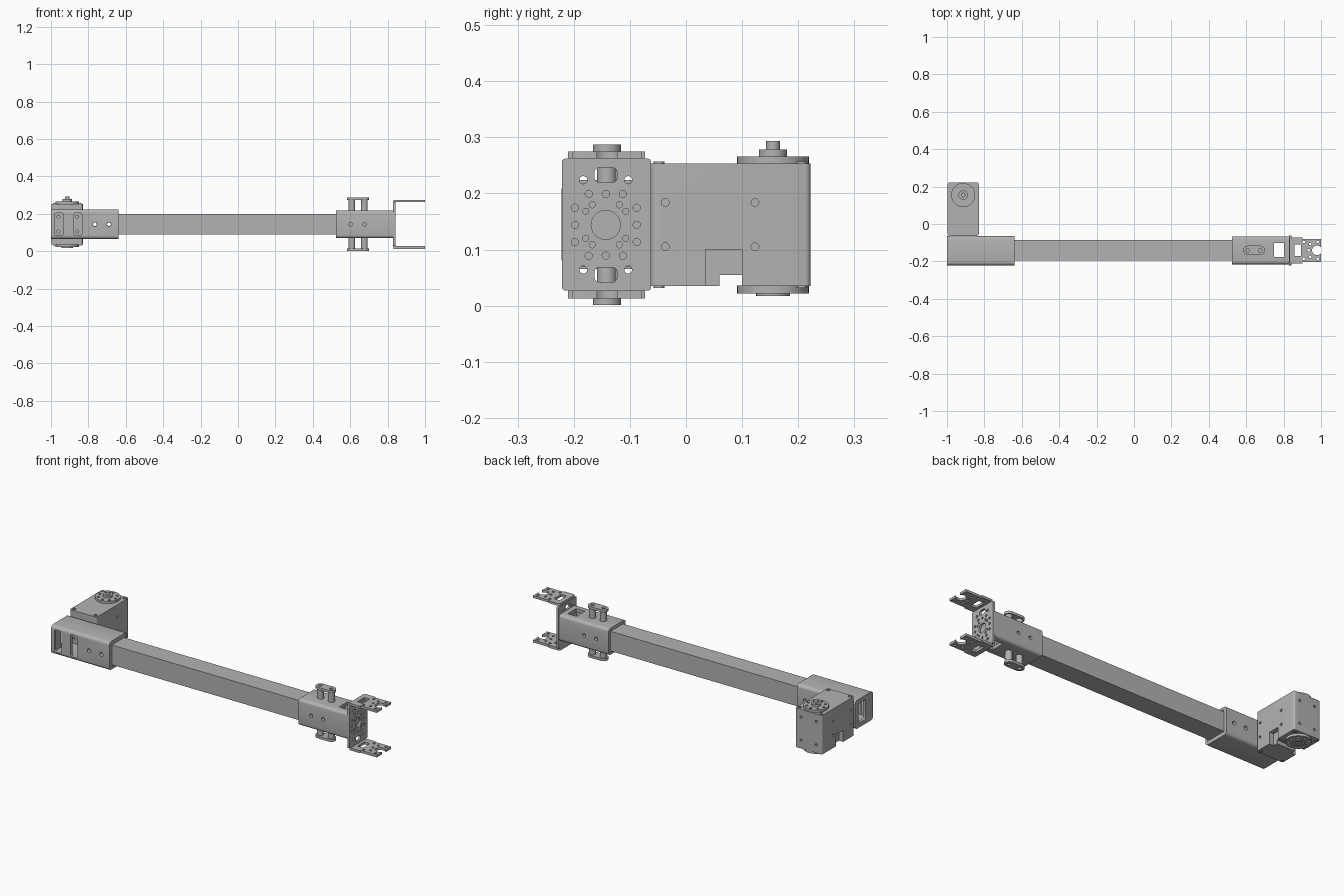
import bpy, bmesh, math
from mathutils import Vector, Matrix

if "Cube" in bpy.data.objects:
    bpy.data.objects.remove(bpy.data.objects["Cube"])

metal = bpy.data.materials.new("grey_metal")
metal.use_nodes = True
GREY = (0.45, 0.45, 0.45, 1)
metal.diffuse_color = GREY
metal.node_tree.nodes["Principled BSDF"].inputs["Base Color"].default_value = GREY

CY, CZ = -0.141, 0.144      # centre line of the arm
TURN = {"x": Matrix.Rotation(math.pi / 2, 4, "Y"),
        "y": Matrix.Rotation(math.pi / 2, 4, "X"), "z": Matrix.Identity(4)}


def finish(name, bm):
    me = bpy.data.meshes.new(name)
    bm.to_mesh(me)
    bm.free()
    me.materials.append(metal)
    ob = bpy.data.objects.new(name, me)
    bpy.context.collection.objects.link(ob)
    return ob


def box(name, x, y, z, bevel=0, axis="x"):
    """Box from three ranges; edges parallel to axis may be rounded."""
    bm = bmesh.new()
    bmesh.ops.create_cube(bm, size=1)
    for v in bm.verts:
        v.co = [r[0] + (c + 0.5) * (r[1] - r[0]) for c, r in zip(v.co, (x, y, z))]
    if bevel:
        i = "xyz".index(axis)
        edges = [e for e in bm.edges
                 if abs((e.verts[0].co - e.verts[1].co).normalized()[i]) > 0.9]
        bmesh.ops.bevel(bm, geom=edges, offset=bevel, segments=4, profile=0.5,
                        affect="EDGES")
    return finish(name, bm)


def rod(name, centre, r, length, axis="z", sides=24):
    bm = bmesh.new()
    bmesh.ops.create_cone(bm, cap_ends=True, segments=sides, radius1=r, radius2=r,
                          depth=length, matrix=Matrix.Translation(centre) @ TURN[axis])
    return finish(name, bm)


def select(ob):
    bpy.ops.object.select_all(action="DESELECT")
    ob.select_set(True)
    bpy.context.view_layer.objects.active = ob


def cut(ob, cutters):
    """Subtract all cutters, then discard them."""
    select(cutters[0])
    for c in cutters:
        c.select_set(True)
    if len(cutters) > 1:
        bpy.ops.object.join()
    tool = cutters[0]
    tool.hide_render = True
    select(ob)
    mod = ob.modifiers.new("cut", "BOOLEAN")
    mod.operation, mod.solver, mod.object = "DIFFERENCE", "EXACT", tool
    mod.use_self = True
    bpy.ops.object.modifier_apply(modifier=mod.name)
    bpy.data.objects.remove(tool)


def ring(centre, radius, angles, r, length, axis):
    """Small rods placed around an axis."""
    out = []
    for a in angles:
        u, v = radius * math.cos(math.radians(a)), radius * math.sin(math.radians(a))
        off = Vector((0, u, v)) if axis == "x" else Vector((u, v, 0))
        out.append(rod("hole", Vector(centre) + off, r, length, axis, 12))
    return out


# Square tube
tube = box("arm_tube", (-0.8, 0.72), (CY - 0.055, CY + 0.055), (CZ - 0.055, CZ + 0.055))
cut(tube, [box("bore", (-0.9, 0.9), (CY - 0.044, CY + 0.044), (CZ - 0.044, CZ + 0.044))])
cut(tube, [rod("hole", (x, CY, CZ), 0.01, 0.3, "y") for x in (-0.765, -0.69)])

# Sleeve that carries the motor
sleeve = box("motor_sleeve", (-1, -0.64), (-0.222, -0.065), (0.065, 0.224), 0.018)
cut(sleeve, [box("bore", (-0.985, -0.6), (-0.207, -0.08), (0.08, 0.209))])
cut(sleeve, [rod("hole", (x, CY, CZ), 0.011, 0.3, "y") for x in (-0.765, -0.69)]
    + [box("slot", (x - 0.022, x + 0.022), (-0.25, -0.19), (0.083, 0.205), 0.01, "y")
       for x in (-0.957, -0.857)]
    + [rod("hole", (x, -0.08, z), 0.008, 0.06, "y", 12)
       for x in (-0.96, -0.86) for z in (0.105, 0.184)]
    + [box("slot", (-1.05, -0.97), (-0.155, -0.095), (0.09, 0.2), 0.01, "x")])
collar = box("sleeve_collar", (-0.82, -0.642), (-0.21, -0.075), (0.077, 0.212))
cut(collar, [box("bore", (-0.9, -0.6), (CY - 0.056, CY + 0.056), (CZ - 0.056, CZ + 0.056))])
cut(collar, [rod("hole", (x, CY, CZ), 0.011, 0.3, "y") for x in (-0.765, -0.69)])

# Motor body with cable notch and side screw holes
MX, MY = -0.913, 0.155
motor = box("motor_body", (-0.996, -0.83), (-0.063, 0.222), (0.035, 0.253), 0.01, "z")
cut(motor, [box("recess", r, (0.035, 0.1), (0, 0.1)) for r in ((-1.1, -0.97), (-0.856, -0.7))])
cut(motor, [box("gap", (-1.1, -0.7), (0.06, 0.1), (0, 0.055))])
cut(motor, [rod("hole", (x, y, z), 0.007, 0.02, "x", 12)
            for x in (-0.996, -0.83) for y in (-0.037, 0.123) for z in (0.105, 0.184)]
    + [rod("hole", (x, 0.222, z), 0.007, 0.02, "y", 12)
       for x in (-0.96, -0.866) for z in (0.08, 0.21)])

# Turning discs above and below the motor
for name, z, zend in (("output_disc", 0.259, 0.266), ("idler_disc", 0.0285, 0.022)):
    disc = rod(name, (MX, MY, z), 0.064, 0.014, "z", 40)
    cut(disc, ring((MX, MY, zend), 0.048, range(0, 360, 45), 0.007, 0.014, "z"))
rod("output_hub", (MX, MY, 0.271), 0.025, 0.014)
rod("output_shaft", (MX, MY, 0.283), 0.0125, 0.02)
idler = rod("idler_hub", (MX, MY, 0.0215), 0.03, 0.008)
cut(idler, [rod("hole", (MX, MY, 0.017), 0.016, 0.012)])
for x in (-0.98, -0.846):
    for y in (-0.048, 0.206):
        for z in (0.254, 0.034):
            screw = rod("motor_screw", (x, y, z), 0.01, 0.006, "z", 16)
            cut(screw, [rod("socket", (x, y, 0.257 if z > 0.1 else 0.031), 0.005, 0.006, "z", 6)])

# Sleeve at the bracket end
end = box("bracket_sleeve", (0.525, 0.832), (-0.216, -0.066), (0.07, 0.218), 0.016)
cut(end, [box("bore", (0.5, 0.815), (CY - 0.056, CY + 0.056), (CZ - 0.056, CZ + 0.056))])
cut(end, [rod("hole", (x, y, CZ), 0.01, 0.05, "y", 16)
          for x in (0.602, 0.676) for y in (-0.21, -0.07)]
    + [box("window", (0.748, 0.802), (-0.176, -0.102), (0, 0.3))])

# Paired standoffs with oval end plates
for side, s in (("upper", 1), ("lower", -1)):
    plate = box(side + "_oval_plate", (0.583, 0.7), (CY - 0.025, CY + 0.025),
                sorted((CZ + s * 0.129, CZ + s * 0.143)), 0.0249, "z")
    cut(plate, [rod("hole", (x, CY, CZ + s * 0.142), 0.01, 0.02, "z", 16)
                for x in (0.608, 0.675)])
    for x in (0.609, 0.676):
        rod(side + "_standoff", (x, CY, CZ + s * 0.095), 0.0175, 0.07)

# C bracket: perforated web
web = box("bracket_web", (0.83, 0.843), (-0.221, -0.062), (0.027, 0.262), 0.006, "x")
diag = [q + a for q in range(0, 360, 90) for a in (29, 61)]
inner = [q + a for q in range(0, 360, 90) for a in (34, 56)]
mid = (0.837, CY - 0.002, CZ)
cut(web, [rod("hole", mid, 0.026, 0.05, "x")]
    + ring(mid, 0.055, range(0, 360, 90), 0.0065, 0.05, "x")
    + ring(mid, 0.063, diag, 0.0065, 0.05, "x")
    + ring(mid, 0.043, inner, 0.0055, 0.05, "x")
    + [rod("hole", (0.837, mid[1] + y, CZ + z), 0.007, 0.05, "x", 12)
       for y in (-0.04, 0.04) for z in (-0.08, 0.08)]
    + [box("slot", (0.8, 0.9), (mid[1] - 0.02, mid[1] + 0.02),
           (CZ + z - 0.013, CZ + z + 0.013), 0.008, "x") for z in (-0.089, 0.089)])

# C bracket: forked flanges
for side, z0, z1 in (("upper", 0.262, 0.275), ("lower", 0.013, 0.027)):
    flange = box(side + "_bracket_flange", (0.832, 1), (-0.21, -0.073), (z0, z1), 0.008, "z")
    cut(flange, [box("window", (0.858, 0.892), (CY - 0.031, CY + 0.031), (z0 - 0.1, z1 + 0.1)),
                 rod("notch", (0.978, CY, z0), 0.026, 0.1),
                 box("mouth", (0.98, 1.1), (CY - 0.018, CY + 0.018), (z0 - 0.1, z1 + 0.1))]
        + [rod("hole", (x, CY + y, z0), 0.007, 0.1, "z", 12)
           for x, y in ((0.908, 0.045), (0.908, -0.045), (0.942, 0.034), (0.942, -0.034),
                        (0.934, 0), (0.982, 0.045), (0.982, -0.045))])
    # Narrow the corners of the prongs
    cut(flange, [box("shoulder", (0.9, 1.1), r, (z0 - 0.1, z1 + 0.1))
                 for r in ((-0.3, -0.203), (-0.079, 0.1))])

# Smooth round walls while keeping edges sharp
for ob in [o for o in bpy.data.objects if o.type == "MESH" and metal.name in o.data.materials]:
    select(ob)
    bpy.ops.object.shade_smooth_by_angle()
